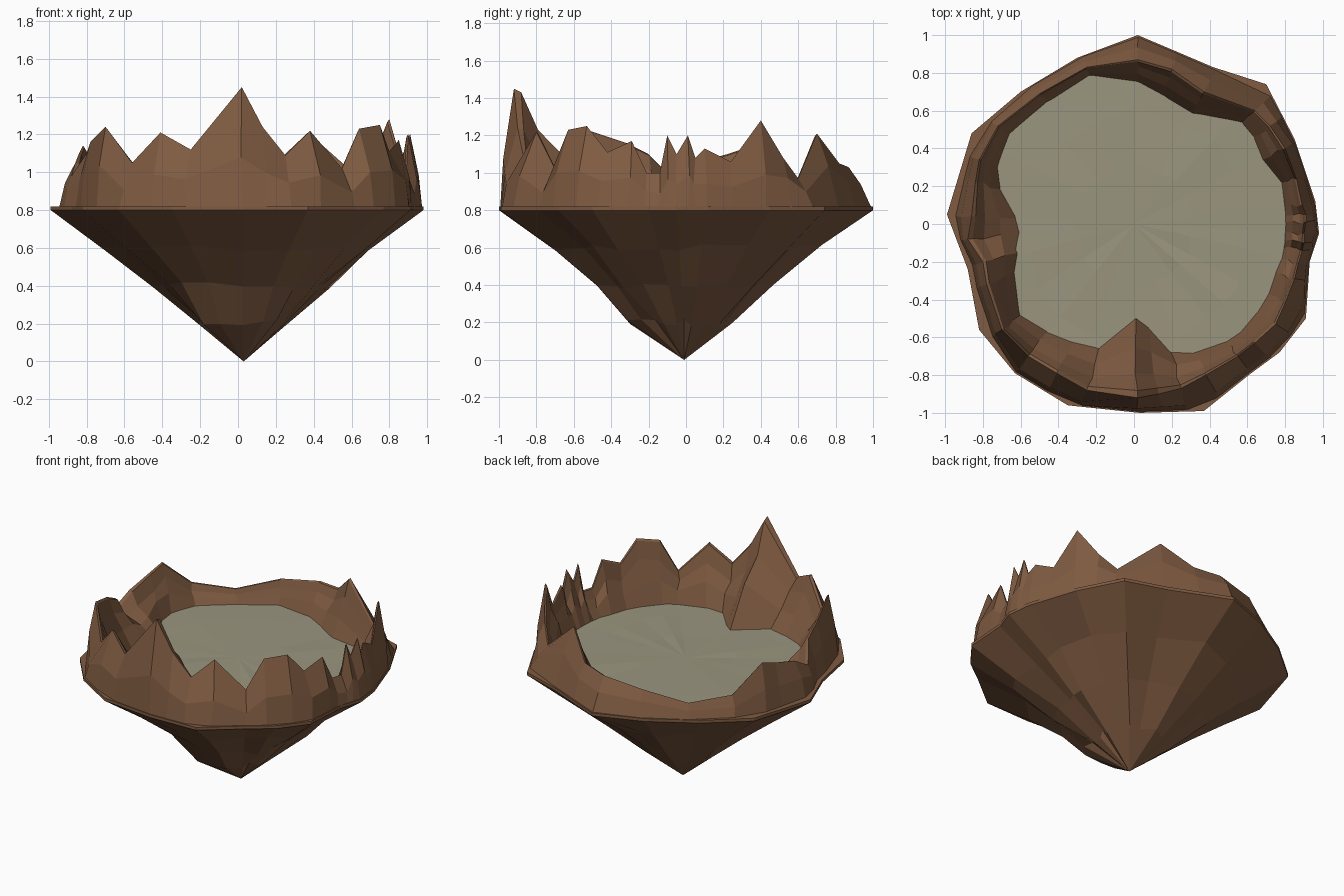
import bpy, bmesh, math, random
from mathutils import Vector

if "Cube" in bpy.data.objects:
    bpy.data.objects.remove(bpy.data.objects["Cube"])

random.seed(4)


def material(name, rgb):
    m = bpy.data.materials.new(name)
    m.diffuse_color = (*rgb, 1)
    m.use_nodes = True
    m.node_tree.nodes["Principled BSDF"].inputs["Base Color"].default_value = m.diffuse_color
    return m


ROCK = material("brown rock", (0.215, 0.106, 0.054))
GROUND = material("grey green ground", (0.325, 0.302, 0.212))

# outline of the island rim, anticlockwise from the front
RIM = [(0.03, -1.0), (0.37, -0.99), (0.62, -0.79), (0.77, -0.68), (0.91, -0.5),
       (0.93, -0.2), (0.98, -0.05), (0.96, 0.12), (0.85, 0.45), (0.7, 0.74),
       (0.42, 0.83), (0.02, 1.0), (-0.3, 0.88), (-0.6, 0.7), (-0.86, 0.48),
       (-0.99, 0.05), (-0.88, -0.24), (-0.82, -0.56), (-0.63, -0.79), (-0.35, -0.96)]

# mountain crest: x, y, height, radius of the inner foot
RIDGE = [(.02, -.92, 1.45, .49), (.13, -.90, 1.24, .55), (.25, -.87, 1.09, .70),
         (.38, -.80, 1.22, .75), (.55, -.70, 1.02, .79), (.64, -.63, 1.23, .80),
         (.75, -.53, 1.25, .80), (.80, -.42, 1.11, .80), (.85, -.29, 1.17, .79),
         (.87, -.21, 1.00, .80), (.89, -.14, 1.00, .80), (.90, -.10, 1.20, .80),
         (.90, -.05, 1.10, .80), (.91, .01, 1.20, .80), (.91, .05, 1.08, .80),
         (.89, .10, 1.13, .80), (.86, .24, 1.06, .81), (.80, .40, 1.28, .76),
         (.72, .52, 1.08, .78), (.64, .60, .97, .78), (.37, .70, 1.21, .66),
         (.20, .82, 1.05, .69), (.02, .87, 1.03, .75), (-.25, .83, .99, .82),
         (-.50, .69, .91, .79), (-.72, .52, .96, .81), (-.82, .34, 1.14, .78),
         (-.84, .22, 1.10, .73), (-.86, .04, 1.05, .62), (-.88, -.08, .98, .60),
         (-.80, -.20, 1.10, .63), (-.78, -.32, 1.16, .68), (-.70, -.56, 1.24, .77),
         (-.56, -.70, 1.05, .73), (-.41, -.79, 1.21, .70), (-.25, -.88, 1.12, .68)]


def rim_radius(dx, dy):
    """Distance from the centre to the rim along a unit direction."""
    for (ax, ay), (bx, by) in zip(RIM, RIM[1:] + RIM[:1]):
        ca, cb = dx * ay - dy * ax, dx * by - dy * bx
        if ca <= 0 < cb and dx * (ax + bx) + dy * (ay + by) > 0:
            t = ca / (ca - cb)
            return math.hypot(ax + t * (bx - ax), ay + t * (by - ay))
    return 0.95


def lofted(name, rings, mat, apex=None):
    """Join closed rings of points and optionally end in a point."""
    bm = bmesh.new()
    vr = [[bm.verts.new(p) for p in ring] for ring in rings]
    n = len(vr[0])
    for a, b in zip(vr, vr[1:]):
        for i in range(n):
            j = (i + 1) % n
            bm.faces.new((a[i], a[j], b[j], b[i]))
    if apex:
        tip = bm.verts.new(apex)
        for i in range(n):
            bm.faces.new((vr[-1][i], vr[-1][(i + 1) % n], tip))
    bmesh.ops.recalc_face_normals(bm, faces=bm.faces)
    me = bpy.data.meshes.new(name)
    bm.to_mesh(me)
    bm.free()
    me.materials.append(mat)
    ob = bpy.data.objects.new(name, me)
    bpy.context.collection.objects.link(ob)
    return ob


# underside: thin rim slab tapering to a point
rings = [[(x * 0.88, y * 0.88, 0.819) for x, y in RIM],
         [(x, y, 0.82) for x, y in RIM], [(x, y, 0.80) for x, y in RIM]]
for z, f in ((0.6, 0.72), (0.4, 0.48), (0.2, 0.24)):
    ring = []
    for x, y in RIM:
        k = f * random.uniform(0.95, 1.03)
        if z < 0.3 and y < -0.75:
            k += 0.07          # bulge low on the front
        ring.append((x * k + 0.02 * (1 - f), y * k, z + random.uniform(-0.02, 0.02)))
    rings.append(ring)
lofted("island_underside", rings, ROCK, apex=(0.03, -0.01, 0.0))

# mountain ring: steep outside, hollowed slope inside
PROFILE_IN = ((0.0, 1.0), (0.09, 0.97), (0.30, 0.66), (0.62, 0.38), (1.0, -0.02))
rings = [[] for _ in range(7)]
for x, y, z, inner in RIDGE:
    r = math.hypot(x, y)
    d = Vector((x / r, y / r))
    outer = max(rim_radius(*d), r + 0.02)
    h = z - 0.82
    side = Vector((-d.y, d.x))
    # the outer wall stands near the rim in front and on the right
    if x < -0.6:
        profile_out = ((0.65, 0.0), (0.42, 0.5))
    elif y > 0.45:
        profile_out = ((0.92, 0.0), (0.5, 0.55))
    else:
        profile_out = ((0.92, 0.0), (0.72, 0.42))
    pts = [(r + (outer - r) * t, f) for t, f in profile_out]
    pts += [(r + (inner - r) * t, f) for t, f in PROFILE_IN]
    for k, (rad, f) in enumerate(pts):
        p = d * rad
        if k in (1, 4, 5):     # rough up the middle of the slopes
            p += side * random.uniform(-0.012, 0.012)
            f += random.uniform(-0.06, 0.06)
        rings[k].append((p.x, p.y, 0.82 + h * f))
lofted("mountain_ring", rings, ROCK)

# valley floor: faceted and almost flat
rings = []
for f in (0.93, 0.62, 0.32):
    rings.append([(x * f, y * f, 0.824 + (0 if f > 0.9 else random.uniform(-0.002, 0.006)))
                  for x, y in RIM])
lofted("valley_floor", rings, GROUND, apex=(0, 0, 0.826))
